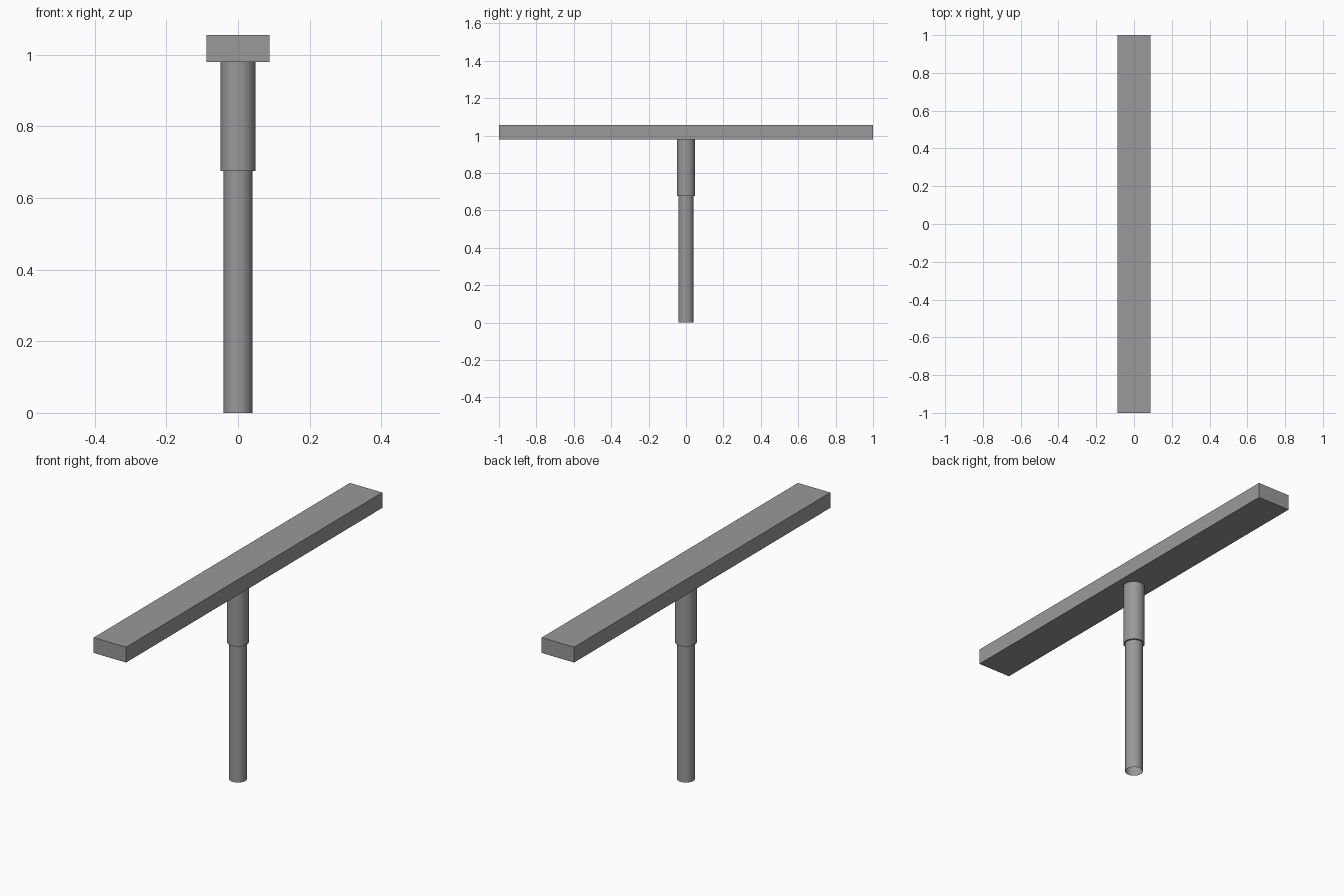
import bpy
import bmesh
from mathutils import Matrix

cube = bpy.data.objects.get("Cube")
if cube:
    bpy.data.objects.remove(cube, do_unlink=True)

# One plain grey for every part
grey = bpy.data.materials.new("steel_grey")
grey.use_nodes = True
colour = (0.32, 0.32, 0.32, 1)
grey.diffuse_color = colour
grey.node_tree.nodes["Principled BSDF"].inputs["Base Color"].default_value = colour


def add_part(name, bm, smooth=False):
    mesh = bpy.data.meshes.new(name)
    bm.to_mesh(mesh)
    bm.free()
    mesh.materials.append(grey)
    obj = bpy.data.objects.new(name, mesh)
    bpy.context.collection.objects.link(obj)
    if smooth:
        bpy.ops.object.select_all(action="DESELECT")
        obj.select_set(True)
        bpy.context.view_layer.objects.active = obj
        bpy.ops.object.shade_smooth_by_angle(angle=0.6)
    return obj


def tube(name, radius, bottom, top, capped):
    bm = bmesh.new()
    bmesh.ops.create_cone(bm, cap_ends=capped, segments=32,
                          radius1=radius, radius2=radius, depth=top - bottom,
                          matrix=Matrix.Translation((0, 0, (bottom + top) / 2)))
    return add_part(name, bm, smooth=True)


# Long flat beam across the top
beam_bottom, beam_top = 0.98, 1.056
bm = bmesh.new()
bmesh.ops.create_cube(bm, size=1)
bmesh.ops.scale(bm, vec=(0.177, 2, beam_top - beam_bottom), verts=bm.verts)
bmesh.ops.translate(bm, vec=(0, 0, (beam_bottom + beam_top) / 2), verts=bm.verts)
add_part("beam", bm)

# Wider sleeve under the beam, and the open-ended post below it
sleeve_bottom = 0.676
tube("sleeve", 0.049, sleeve_bottom, beam_bottom, capped=True)
tube("post", 0.0405, 0, sleeve_bottom, capped=False)
